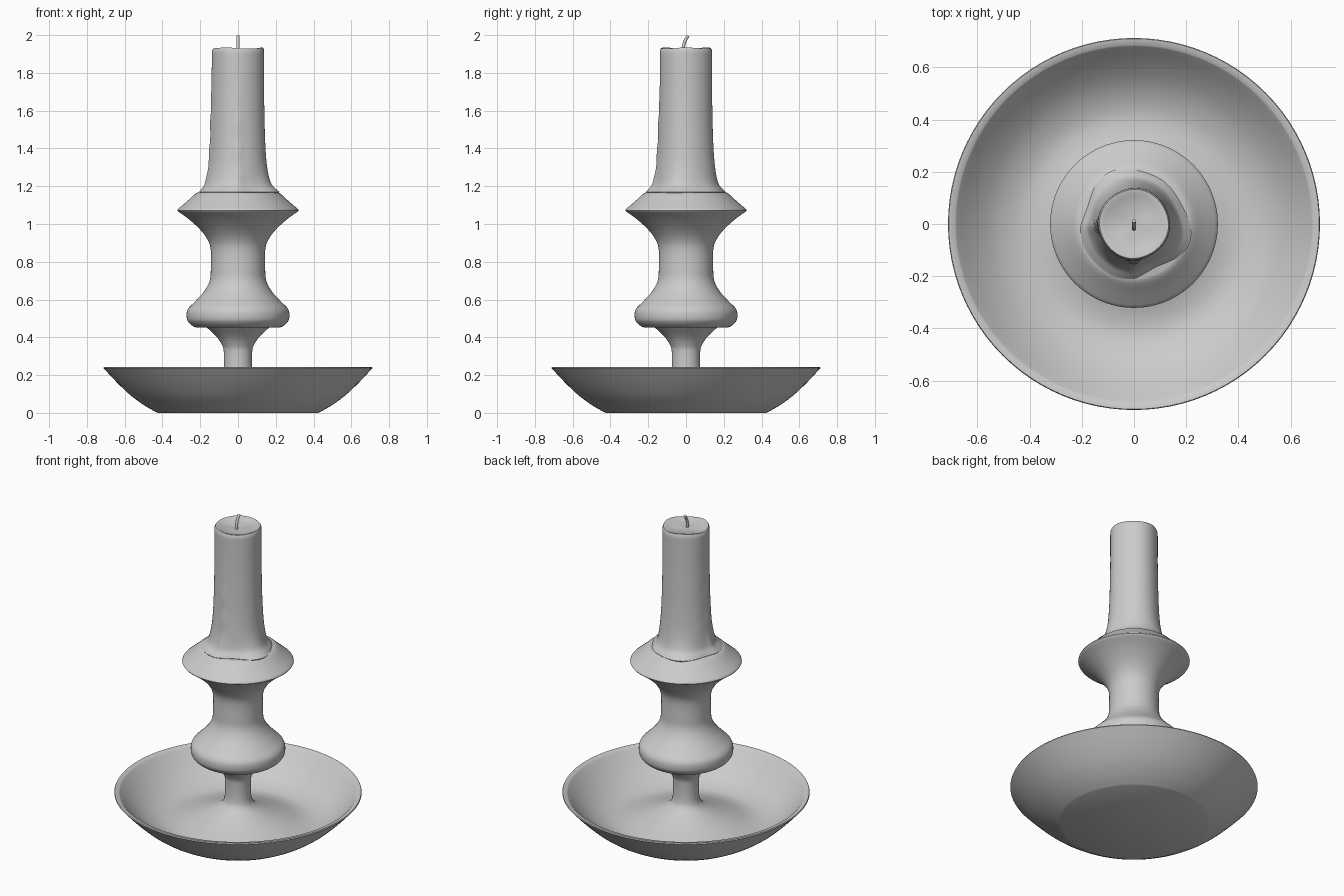
import bpy, bmesh, math
from mathutils import Vector

if "Cube" in bpy.data.objects:
    bpy.data.objects.remove(bpy.data.objects["Cube"])


def spline(pts, steps=4):
    """Smooth a run of profile points (Catmull-Rom), keeping both ends as corners."""
    p = [Vector(q) for q in pts]
    p = [p[0]] + p + [p[-1]]
    out = []
    for i in range(1, len(p) - 2):
        a, b, c, d = p[i - 1:i + 3]
        for s in range(steps):
            t = s / steps
            out.append(0.5 * (2 * b + (c - a) * t + (2 * a - 5 * b + 4 * c - d) * t * t
                              + (3 * b - a - 3 * c + d) * t ** 3))
    return out + [p[-1]]


def lathe(name, profile, n=96, warp=None, angle=42):
    """Revolve (radius, z) points about z; ends are closed with a fan."""
    bm = bmesh.new()
    pts = []
    for q in profile:
        if not pts or (Vector(q) - pts[-1]).length > 1e-5:
            pts.append(Vector(q))
    rings = []
    for r, z in pts:
        if r < 1e-5:
            rings.append([bm.verts.new((0, 0, z))])
            continue
        ring = []
        for i in range(n):
            a = 2 * math.pi * i / n
            rr, zz = warp(a, r, z) if warp else (r, z)
            ring.append(bm.verts.new((rr * math.cos(a), rr * math.sin(a), zz)))
        rings.append(ring)
    for lo, hi in zip(rings, rings[1:]):
        for i in range(n):
            j = (i + 1) % n
            if len(lo) == 1:
                bm.faces.new((lo[0], hi[j], hi[i]))
            elif len(hi) == 1:
                bm.faces.new((lo[i], lo[j], hi[0]))
            else:
                bm.faces.new((lo[i], lo[j], hi[j], hi[i]))
    bmesh.ops.recalc_face_normals(bm, faces=bm.faces)
    me = bpy.data.meshes.new(name)
    bm.to_mesh(me)
    bm.free()
    ob = bpy.data.objects.new(name, me)
    bpy.context.collection.objects.link(ob)
    bpy.ops.object.select_all(action='DESELECT')
    ob.select_set(True)
    bpy.context.view_layer.objects.active = ob
    bpy.ops.object.shade_smooth_by_angle(angle=math.radians(angle))
    return ob


# Holder: dish, stem, bulb, shaft and drip collar in one turned piece
holder = [(0, 0)]
holder += spline([(0.425, 0), (0.49, 0.036), (0.565, 0.09), (0.64, 0.16), (0.712, 0.237)])
holder += [(0.709, 0.243), (0.685, 0.24)]
holder += spline([(0.68, 0.235), (0.61, 0.16), (0.53, 0.097), (0.44, 0.06), (0.36, 0.06),
                  (0.26, 0.09), (0.16, 0.13), (0.1, 0.165), (0.077, 0.21), (0.075, 0.32),
                  (0.085, 0.36), (0.115, 0.405), (0.165, 0.452)])
holder += spline([(0.165, 0.452), (0.225, 0.453), (0.262, 0.48), (0.272, 0.51), (0.265, 0.55),
                  (0.225, 0.592), (0.178, 0.645), (0.15, 0.7), (0.144, 0.76), (0.144, 0.86),
                  (0.16, 0.915), (0.2, 0.97), (0.26, 1.025), (0.318, 1.067)])
holder += [(0.321, 1.072), (0.318, 1.079)]
holder += spline([(0.318, 1.079), (0.27, 1.12), (0.228, 1.158), (0.21, 1.168)])
holder += [(0, 1.168)]
lathe("candle_holder", holder)


# Candle: slightly uneven column with dried wax spreading at the foot
def melt(a, r, z):
    foot = max(0.0, min(1.0, (1.32 - z) / 0.15))
    side = 0.012 * math.cos(3 * a + 0.6) + 0.006 * math.cos(5 * a + 2)
    drip = 0.0
    for da, low, high in ((math.pi * 1.02, 1.2, 1.88), (math.pi * 1.5, 1.2, 1.8)):
        d = math.atan2(math.sin(a - da), math.cos(a - da))
        fade = max(0.0, min(1.0, (high - z) / 0.3))
        drip += 0.006 * math.exp(-(d / 0.16) ** 2) * fade * (1 + 0.3 * math.sin(z * 42))
    lip = max(0.0, min(1.0, (z - 1.9) / 0.03))
    return (r * (1 + 0.012 * math.cos(4 * a + 1)) + side * foot * (r - 0.13) / 0.07
            + (drip if r > 0.13 else 0), z + 0.003 * lip * math.cos(3 * a))


wax = [(0, 1.16), (0.2, 1.16)]
wax += spline([(0.205, 1.17), (0.193, 1.183), (0.172, 1.21), (0.158, 1.265), (0.148, 1.35),
               (0.142, 1.46), (0.139, 1.58), (0.137, 1.7), (0.137, 1.82), (0.137, 1.905)])
wax += [(0.136, 1.922), (0.131, 1.931), (0.122, 1.931), (0.108, 1.924), (0.05, 1.917), (0, 1.915)]
lathe("candle", wax, warp=melt)

# Wick: short bent cord
cu = bpy.data.curves.new("wick", 'CURVE')
cu.dimensions = '3D'
cu.bevel_depth = 0.0085
cu.bevel_resolution = 3
cu.use_fill_caps = True
sp = cu.splines.new('POLY')
path = [(0, -0.017, 1.9), (0, -0.015, 1.935), (0, -0.008, 1.963), (0, 0.002, 1.983), (0, 0.012, 1.996)]
sp.points.add(len(path) - 1)
for pt, co in zip(sp.points, path):
    pt.co = (*co, 1)
bpy.context.collection.objects.link(bpy.data.objects.new("wick", cu))
